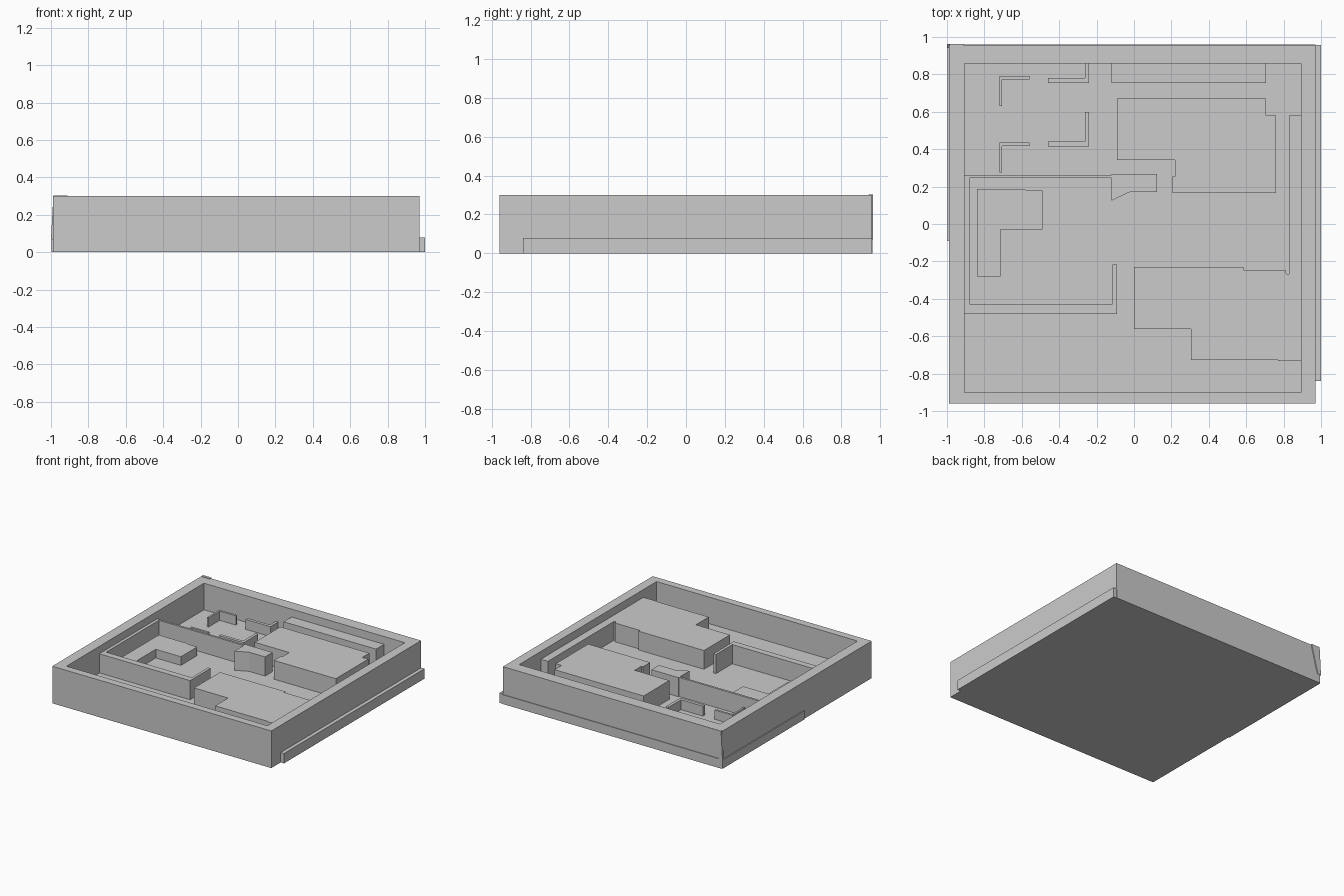
import bpy, bmesh

FLOOR, MID, TALL, RIM = 0.085, 0.16, 0.237, 0.30


def finish(name, bm):
    bmesh.ops.recalc_face_normals(bm, faces=bm.faces[:])
    mesh = bpy.data.meshes.new(name)
    bm.to_mesh(mesh)
    bm.free()
    obj = bpy.data.objects.new(name, mesh)
    bpy.context.collection.objects.link(obj)
    return obj


def loft(name, rings):
    """Skin matching rings of 3D points and cap both ends."""
    bm = bmesh.new()
    loops = [[bm.verts.new(p) for p in ring] for ring in rings]
    n = len(loops[0])
    for a, b in zip(loops, loops[1:]):
        for i in range(n):
            j = (i + 1) % n
            bm.faces.new((a[i], a[j], b[j], b[i]))
    bm.faces.new(loops[0])
    bm.faces.new(loops[-1])
    return finish(name, bm)


def prism(name, outline, z0, z1):
    return loft(name, [[(x, y, z) for x, y in outline] for z in (z0, z1)])


def rect(x0, y0, x1, y1, z=None):
    pts = [(x0, y0), (x1, y0), (x1, y1), (x0, y1)]
    return pts if z is None else [(x, y, z) for x, y in pts]


# Open tray: outer walls, rim and sunken floor
outer, inner = (-0.99, -0.96, 0.97, 0.955), (-0.905, -0.90, 0.893, 0.857)
loft("outer_tray", [rect(*outer, 0), rect(*outer, RIM), rect(*inner, RIM), rect(*inner, FLOOR)])

# Low ledges around the outside
prism("right_ledge", rect(0.97, -0.84, 1.0, 0.957), 0, 0.08)
prism("left_ledge", rect(-0.997, -0.09, -0.99, 0.957), 0, 0.07)
prism("back_ledge", rect(-0.99, 0.955, 0.97, 0.96), 0, 0.075)

# Tapered sliver on the back left corner
loft("corner_sliver", [rect(-1.0, 0.94, -0.97, 0.962, 0.07), rect(-0.987, 0.94, -0.91, 0.962, 0.304)])

# Two rows of thin low L-shaped walls
for i, dy in enumerate((0, -0.355)):
    prism(f"low_corner_wall_{i}", [(x, y + dy) for x, y in (
        (-0.72, 0.63), (-0.705, 0.63), (-0.705, 0.773), (-0.56, 0.773), (-0.56, 0.79), (-0.72, 0.79))],
        FLOOR, MID)
    top = 0.857 if i == 0 else 0.60
    low = 0.755 + (0, -0.34)[i]
    prism(f"low_partition_{i}", [(-0.46, low), (-0.24, low), (-0.24, top), (-0.263, top),
          (-0.263, low + 0.025), (-0.46, low + 0.025)], FLOOR, MID + 0.005)

# Shelf along the back wall
prism("back_shelf", rect(-0.12, 0.755, 0.707, 0.857), FLOOR, TALL)

# Large raised platforms
prism("back_platform", [(-0.09, 0.67), (0.707, 0.67), (0.707, 0.58), (0.76, 0.58), (0.76, 0.165),
      (0.205, 0.165), (0.205, 0.255), (0.22, 0.255), (0.22, 0.342), (-0.09, 0.342)], FLOOR, TALL)
prism("front_platform", [(0, -0.23), (0.585, -0.23), (0.585, -0.247), (0.81, -0.247), (0.815, -0.268),
      (0.83, -0.268), (0.83, 0.58), (0.893, 0.58), (0.893, -0.732), (0.77, -0.732), (0.77, -0.727),
      (0.305, -0.727), (0.305, -0.562), (0, -0.562)], FLOOR, TALL)

# Room wall on three sides, ending in a thick wedge block
prism("room_wall", [(-0.905, 0.262), (-0.12, 0.262), (-0.12, 0.268), (0.122, 0.268), (0.122, 0.172),
      (-0.02, 0.172), (-0.12, 0.125), (-0.12, 0.245), (-0.88, 0.245), (-0.88, -0.428),
      (-0.115, -0.428), (-0.115, -0.217), (-0.092, -0.217), (-0.092, -0.48), (-0.905, -0.48)],
      FLOOR, TALL + 0.003)

# Low L-shaped bench inside the room
prism("room_bench", [(-0.84, 0.187), (-0.59, 0.187), (-0.57, 0.178), (-0.49, 0.178), (-0.49, -0.03),
      (-0.715, -0.03), (-0.715, -0.282), (-0.84, -0.282)], FLOOR, 0.155)
